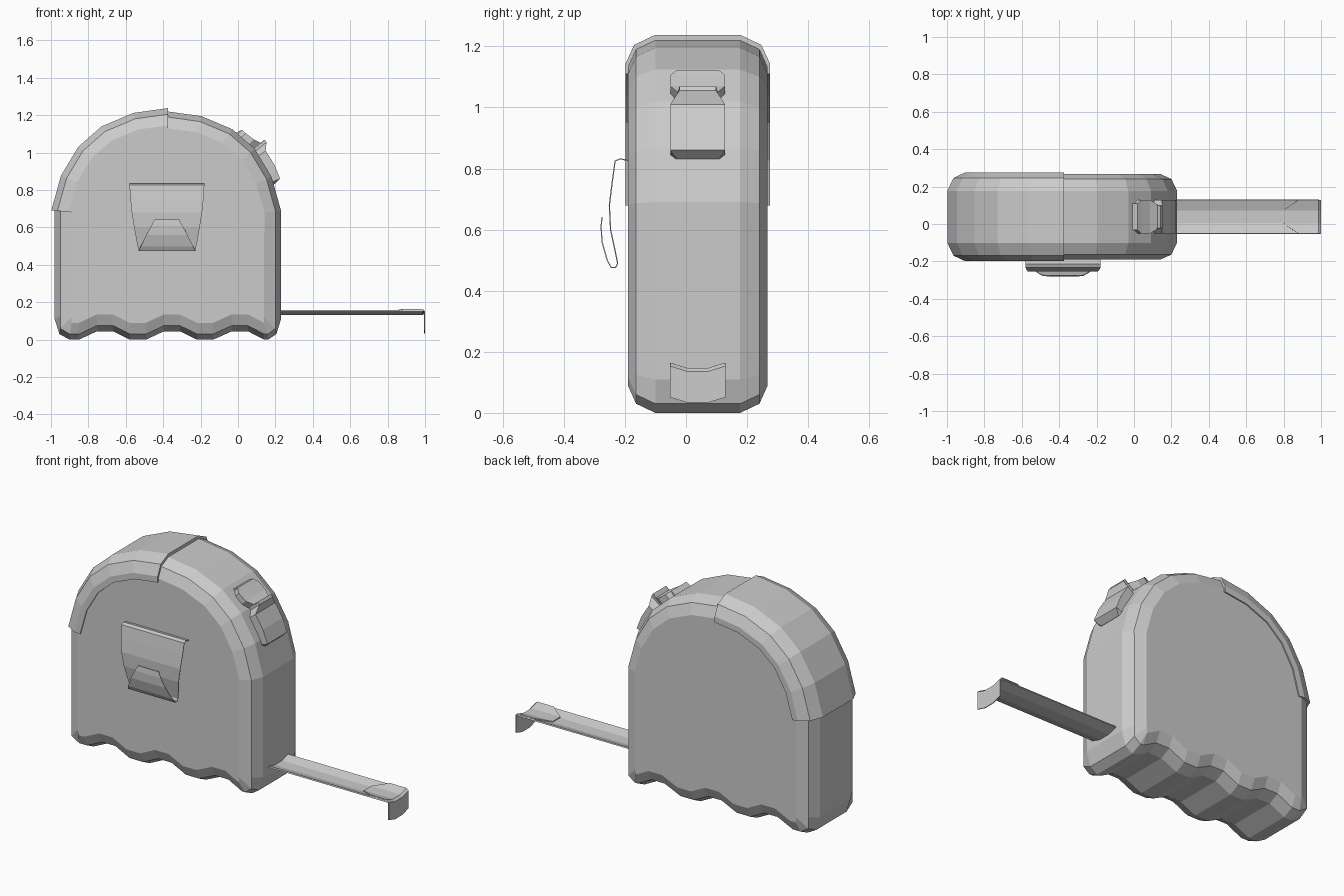
import bpy, bmesh, math

if "Cube" in bpy.data.objects:
    bpy.data.objects.remove(bpy.data.objects["Cube"])

grey = bpy.data.materials.new("plain grey")
grey.diffuse_color = (0.6, 0.6, 0.6, 1)
grey.use_nodes = True
grey.node_tree.nodes["Principled BSDF"].inputs["Base Color"].default_value = grey.diffuse_color

CX, CY = -0.375, 0.0385          # middle of the case
LOW, HIGH = -0.98, 0.23          # case sides
ARCH = [(0, 1.22), (0.18, 1.195), (0.345, 1.125), (0.465, 1.02), (0.555, 0.87), (0.605, 0.69)]


def loft(name, rings, closed=True, caps=True, thickness=0):
    """Skin a row of equal-length point rings."""
    bm = bmesh.new()
    rows = [[bm.verts.new(p) for p in r] for r in rings]
    n = len(rows[0])
    for a, b in zip(rows, rows[1:]):
        for i in range(n if closed else n - 1):
            j = (i + 1) % n
            bm.faces.new((a[i], a[j], b[j], b[i]))
    if caps:
        bm.faces.new(rows[0][::-1])
        bm.faces.new(rows[-1])
    bmesh.ops.recalc_face_normals(bm, faces=bm.faces[:])
    me = bpy.data.meshes.new(name)
    bm.to_mesh(me)
    bm.free()
    me.materials.append(grey)
    ob = bpy.data.objects.new(name, me)
    bpy.context.collection.objects.link(ob)
    if thickness:
        m = ob.modifiers.new("thickness", "SOLIDIFY")
        m.thickness = thickness
        m.offset = 0
    return ob


def arch_point(dx, z, side, d):
    """Arch point moved inward by d towards the arch centre."""
    r = math.hypot(dx, z - 0.63)
    k = 1 - d / r
    return CX + side * dx * k, 0.63 + (z - 0.63) * k


def outline(d):
    """Case outline inset by d: arch, then wavy foot from left to right."""
    pts = [arch_point(x, z, 1, d) for x, z in ARCH[::-1]]
    pts += [arch_point(x, z, -1, d) for x, z in ARCH[1:]]
    foot = [(LOW, 0.11 + d * 0.5), (-0.955, 0.03 + d), (-0.9, d), (-0.85, d)]
    for c, z in ((-0.711, 0.045), (-0.535, 0), (-0.353, 0.045), (-0.176, 0), (0.01, 0.045)):
        foot += [(c - 0.043, z + d), (c + 0.043, z + d)]
    foot += [(0.14, d), (0.16, d), (0.205, 0.03 + d), (HIGH, 0.11 + d * 0.5)]
    # keep foot points inside the inset sides, in strictly rising order
    for i, (x, z) in enumerate(foot):
        e = 0.0005 * min(i, len(foot) - 1 - i)
        pts.append((min(max(x, LOW + d + e), HIGH - d - e), z))
    return pts


# case with two-step bevel front and back
SECTION = [(0.09, -0.229), (0.03, -0.202), (0, -0.139), (0, 0.139), (0.03, 0.202), (0.09, 0.229)]
loft("case", [[(x, CY + y, z) for x, z in outline(d)] for d, y in SECTION])

# raised grip cover over the left half of the arch
COVER = [(0.11, -0.236), (0.075, -0.236), (0.015, -0.208), (-0.018, -0.139),
         (-0.018, 0.139), (0.015, 0.208), (0.075, 0.236), (0.11, 0.236)]
rings = []
for ax, az in ARCH:
    ring = []
    for d, y in COVER:
        x, z = arch_point(ax, az, -1, d)
        ring.append((x, CY + y, z))
    rings.append(ring)
loft("grip_cover", rings)

# lock button on the right of the arch: x, z, half width
BUTTON = [(-0.012, 1.105, 0.07), (0.02, 1.122, 0.07), (0.04, 1.105, 0.09), (0.085, 1.07, 0.09),
          (0.125, 1.05, 0.065), (0.142, 1.07, 0.06), (0.152, 1.055, 0.06), (0.148, 1.01, 0.09),
          (0.195, 0.935, 0.09), (0.225, 0.86, 0.09), (0.195, 0.832, 0.07)]
rings = []
for x, z, w in BUTTON:
    ix, iz = arch_point(x - CX, z, 1, 0.1)
    rings.append([(x, CY - w, z), (x, CY + w, z), (ix, CY + w, iz), (ix, CY - w, iz)])
loft("lock_button", rings)

# cupped tape blade
BLADE = [(-0.0905, 0.154), (-0.035, 0.137), (0.035, 0.137), (0.0905, 0.154)]
loft("tape_blade", [[(x, CY + y, z) for y, z in BLADE] for x in (0.1, 0.99)],
     closed=False, caps=False, thickness=0.008)

# end hook: tapered plate on the blade, then bent down
taper = [(0.80 if abs(y) < 0.05 else 0.88, CY + y, z + 0.008) for y, z in BLADE]
bend = [(0.985, CY + y, z + 0.008) for y, z in BLADE]
corner = [(0.997, CY + y, z - 0.002) for y, z in BLADE]
tip = [(0.997, CY + y, z - 0.103) for y, z in BLADE]
loft("end_hook", [taper, bend, corner, tip], closed=False, caps=False, thickness=0.005)

# bent sheet belt clip on the front: y, z, half width
CLIP = [(-0.185, 0.825, 0.2), (-0.215, 0.832, 0.2), (-0.232, 0.825, 0.2), (-0.241, 0.76, 0.196),
        (-0.251, 0.68, 0.188), (-0.247, 0.6, 0.175), (-0.232, 0.53, 0.163), (-0.224, 0.49, 0.154),
        (-0.23, 0.476, 0.152), (-0.245, 0.476, 0.152), (-0.258, 0.5, 0.14), (-0.275, 0.56, 0.11),
        (-0.278, 0.61, 0.083), (-0.275, 0.642, 0.066)]
loft("belt_clip", [[(-0.38 - w, y, z), (-0.38 + w, y, z)] for y, z, w in CLIP],
     closed=False, caps=False, thickness=0.004)
